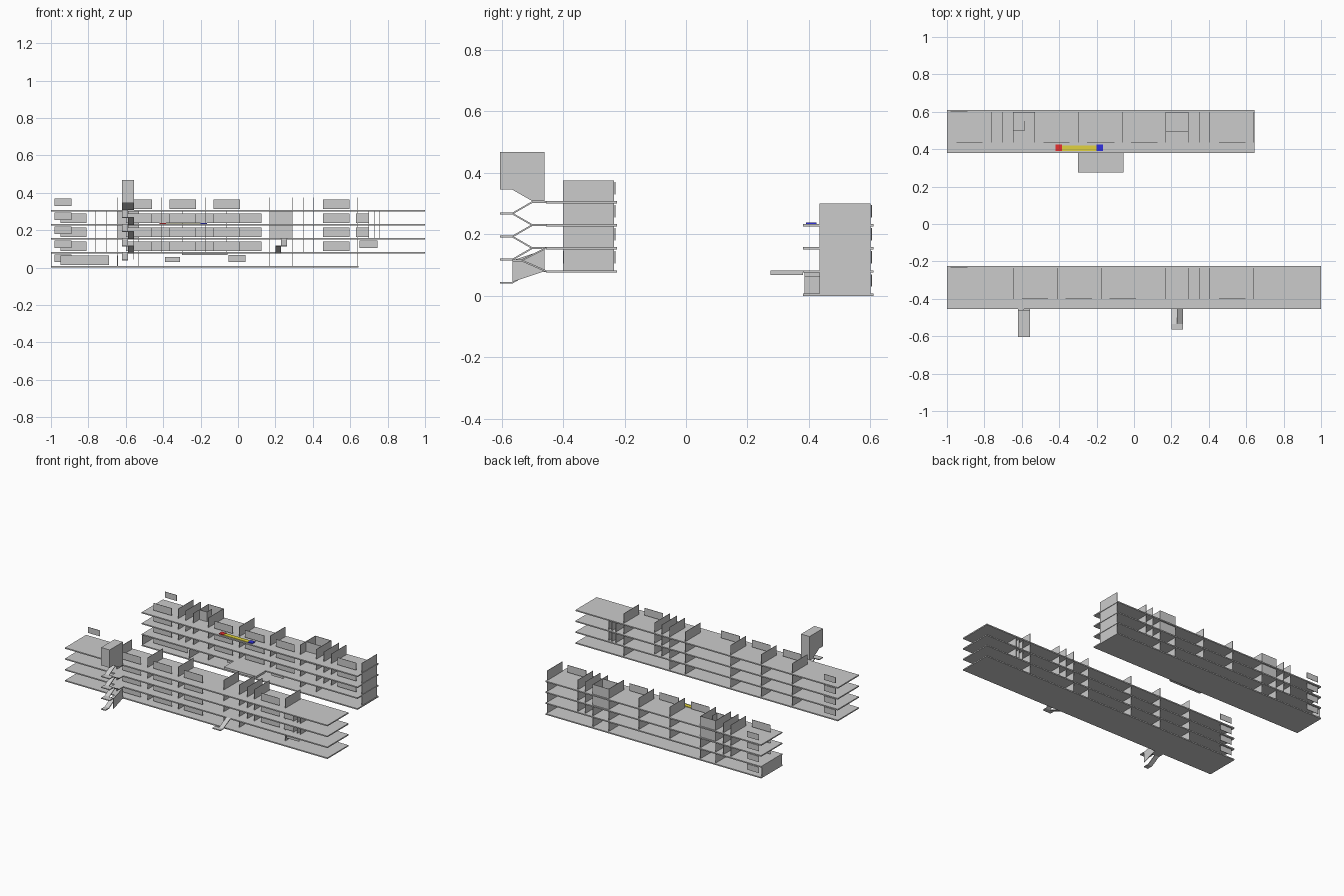
import bpy, bmesh

if "Cube" in bpy.data.objects:
    bpy.data.objects.remove(bpy.data.objects["Cube"])

STOREY, SLAB, T = 0.075, 0.008, 0.003


def box(name, x0, x1, y0, y1, z0, z1, colour=None):
    bm = bmesh.new()
    bmesh.ops.create_cube(bm, size=1)
    for v in bm.verts:
        v.co = ((x0 + x1) / 2 + v.co.x * (x1 - x0),
                (y0 + y1) / 2 + v.co.y * (y1 - y0),
                (z0 + z1) / 2 + v.co.z * (z1 - z0))
    return finish(name, bm, colour)


def profile(name, x0, x1, pts):
    """Extrude a side outline (y, z) from x0 to x1."""
    bm = bmesh.new()
    face = bm.faces.new([bm.verts.new((x0, y, z)) for y, z in pts])
    ext = bmesh.ops.extrude_face_region(bm, geom=[face])
    verts = [g for g in ext["geom"] if isinstance(g, bmesh.types.BMVert)]
    bmesh.ops.translate(bm, verts=verts, vec=(x1 - x0, 0, 0))
    bmesh.ops.recalc_face_normals(bm, faces=bm.faces)
    return finish(name, bm)


def finish(name, bm, colour=None):
    me = bpy.data.meshes.new(name)
    bm.to_mesh(me)
    bm.free()
    ob = bpy.data.objects.new(name, me)
    bpy.context.collection.objects.link(ob)
    if colour:
        mat = bpy.data.materials.new(name + "_colour")
        mat.diffuse_color = (*colour, 1)
        mat.use_nodes = True
        mat.node_tree.nodes["Principled BSDF"].inputs["Base Color"].default_value = mat.diffuse_color
        me.materials.append(mat)
    return ob


def wing(name, x1, y0, base, walls, panels):
    """Four open storeys: slab, cross walls, corridor panels and end sign."""
    for i in range(4):
        z = base + i * STOREY
        top = z + SLAB
        box(f"{name}_slab", -1, x1, y0, y0 + 0.23, z, top)
        for x in walls[i]:
            box(f"{name}_cross_wall", x - T / 2, x + T / 2, y0 + 0.055, y0 + 0.22,
                top, z + STOREY)
        for a, b in panels[i]:
            box(f"{name}_corridor_panel", a, b, y0 + 0.055, y0 + 0.055 + T,
                top + 0.006, top + 0.056)
        box(f"{name}_end_sign", -0.98, -0.89, y0 + 0.222, y0 + 0.222 + T,
            top + 0.022, top + 0.062)


# Front wing
shared = [-0.645, -0.41, -0.175, 0.17, 0.29, 0.35, 0.405, 0.64]
rooms = [(-0.6, -0.46), (-0.365, -0.225), (-0.13, 0.01)]
last = [(0.455, 0.595)]
middle = rooms + last + [(0.63, 0.70)]
wing("front_wing", 1, -0.455, 0.075,
     [[-0.645, -0.41, -0.175, 0.17, 0.29, 0.64], shared + [0.70, 0.73, 0.755],
      shared + [0.70, 0.73, 0.755], shared],
     [rooms, middle, middle, rooms + last])
box("room_sign", 0.65, 0.745, -0.40, -0.397, 0.105, 0.145)

# Rear wing
rear = [-0.76, -0.705, -0.645, -0.53, -0.295, -0.06, 0.17, 0.29, 0.35, 0.405, 0.64]
rear_rooms = [(-0.95, -0.81), (-0.485, -0.345), (-0.25, -0.105), (-0.015, 0.125),
              (0.455, 0.595)]
wing("rear_wing", 0.645, 0.38, 0,
     [[-0.645, -0.53, 0.17, 0.29, 0.64], rear, rear, rear],
     [[(-0.95, -0.69)], rear_rooms, rear_rooms, rear_rooms])
box("ground_end_wall", -1, -1 + T, 0.385, 0.60, SLAB, STOREY)
box("ground_lobby_wall", -0.645, -0.642, 0.385, 0.435, SLAB, 0.065)
box("ground_sign_left", -0.39, -0.31, 0.435, 0.438, 0.03, 0.058)
box("ground_sign_right", -0.05, 0.04, 0.435, 0.438, 0.03, 0.068)
box("entrance_canopy", -0.30, -0.055, 0.275, 0.38, 0.068, 0.083)
for z in (0.158, 0.233):
    box("washroom_divider", 0.17, 0.29, 0.495, 0.498, z, z + 0.067)
    box("washroom_back_wall", 0.17, 0.29, 0.597, 0.60, z, z + 0.067)
    box("store_back_wall", -0.645, -0.53, 0.597, 0.60, z, z + 0.067)
    box("store_divider", -0.645, -0.585, 0.498, 0.501, z, z + 0.067)
    box("store_side", -0.588, -0.585, 0.50, 0.55, z, z + 0.067)

# Coloured route marker on the rear wing roof
box("marker_bar", -0.385, -0.20, 0.391, 0.42, 0.233, 0.237, (0.75, 0.65, 0.05))
box("marker_start", -0.42, -0.385, 0.391, 0.424, 0.233, 0.238, (0.8, 0.03, 0.03))
box("marker_end", -0.20, -0.165, 0.391, 0.424, 0.233, 0.238, (0.03, 0.03, 0.75))


# Outside stairs
def flight(x0, x1, pts):
    profile("stair_flight", x0, x1, pts + [(y, z - 0.006) for y, z in reversed(pts)])


for i in range(4):
    z = 0.083 + i * STOREY
    down = z - STOREY / 2
    flight(-0.62, -0.5875, [(-0.605, down), (-0.565, down), (-0.50, z), (-0.455, z)])
    if i < 3:
        up = z + STOREY / 2
        flight(-0.5875, -0.555, [(-0.605, up), (-0.565, up), (-0.50, z), (-0.455, z)])

# Stair head room with sloping underside
profile("stair_head_room", -0.62, -0.555,
        [(-0.605, 0.345), (-0.565, 0.345), (-0.50, 0.308), (-0.46, 0.308),
         (-0.46, 0.468), (-0.605, 0.468)])

# Short stair between the two lower floors
flight(0.20, 0.23, [(-0.565, 0.118), (-0.535, 0.118), (-0.455, 0.083)])
flight(0.23, 0.262, [(-0.565, 0.118), (-0.535, 0.118), (-0.455, 0.158)])
profile("stair_side_wall", -0.558, -0.555,
        [(-0.565, 0.045), (-0.46, 0.08), (-0.46, 0.15), (-0.565, 0.115)])
